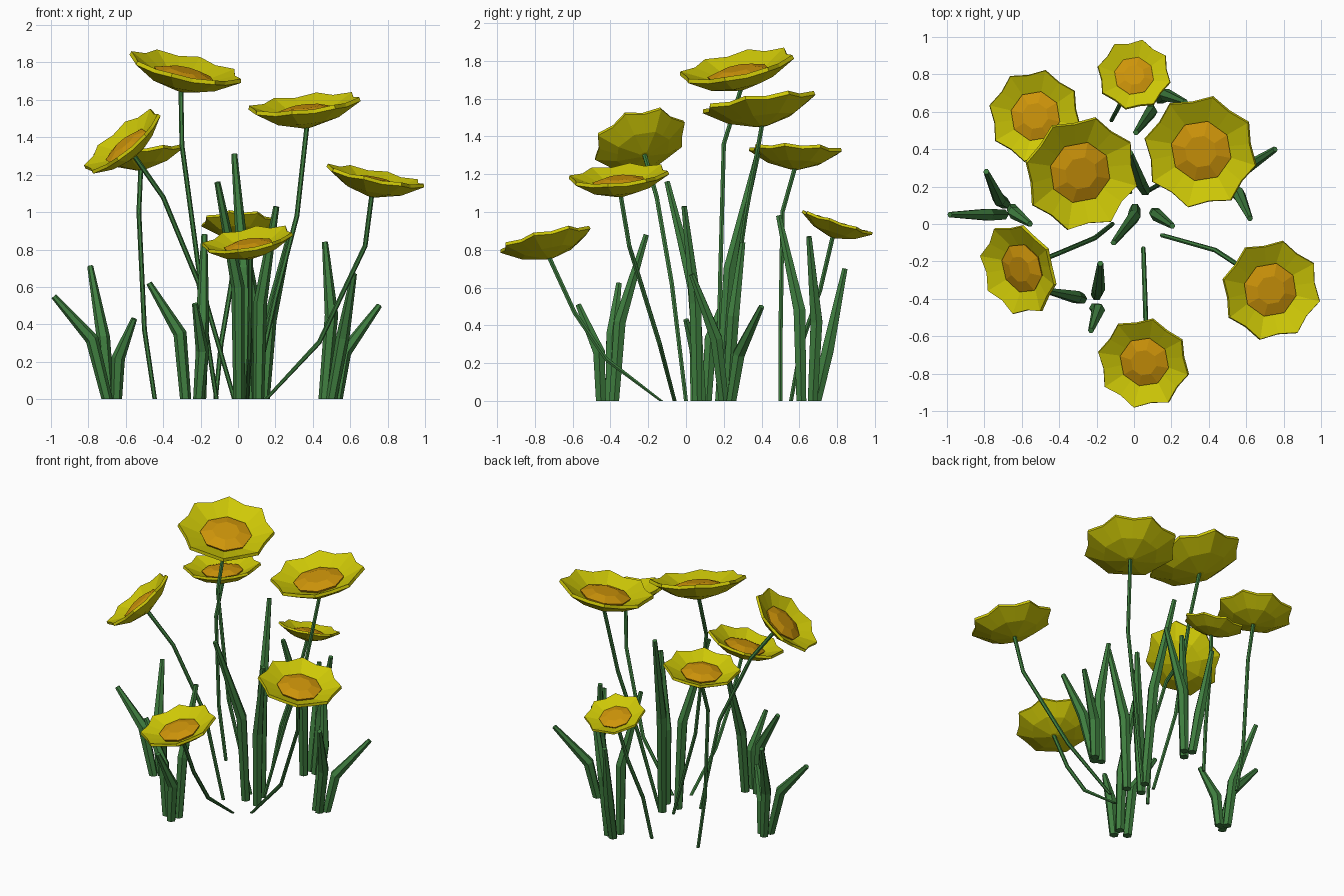
import bpy, bmesh, math
from mathutils import Vector


def material(name, rgb):
    m = bpy.data.materials.new(name)
    m.diffuse_color = (*rgb, 1)
    return m


GREEN = material("leaf green", (0.05, 0.21, 0.05))
YELLOW = material("petal yellow", (0.62, 0.58, 0.002))
ORANGE = material("centre orange", (0.62, 0.30, 0.003))


def loft(name, rings, mat):
    """Skin a list of equal vertex rings and close both ends."""
    bm = bmesh.new()
    loops = [[bm.verts.new(p) for p in ring] for ring in rings]
    n = len(loops[0])
    for a, b in zip(loops, loops[1:]):
        for i in range(n):
            j = (i + 1) % n
            bm.faces.new((a[i], a[j], b[j], b[i]))
    bm.faces.new(loops[0][::-1])
    bm.faces.new(loops[-1])
    bmesh.ops.recalc_face_normals(bm, faces=bm.faces)
    me = bpy.data.meshes.new(name)
    bm.to_mesh(me)
    bm.free()
    me.materials.append(mat)
    ob = bpy.data.objects.new(name, me)
    bpy.context.collection.objects.link(ob)
    return ob


def tube(name, points, radii, mat, sides=6):
    """Low-poly tapered tube through the points, flat on the ground."""
    pts = [Vector(p) for p in points]
    rings = []
    for k, p in enumerate(pts):
        d = Vector((0, 0, 1))
        if k > 0:
            d = (p - pts[k - 1]).normalized()
            if k < len(pts) - 1:
                d = (d + (pts[k + 1] - p).normalized()).normalized()
        q = Vector((0, 0, 1)).rotation_difference(d)
        rings.append([p + q @ Vector((radii[k] * math.cos(2 * math.pi * i / sides),
                                      radii[k] * math.sin(2 * math.pi * i / sides), 0))
                      for i in range(sides)])
    return loft(name, rings, mat)


def flower_head(center, normal, r, phase=math.radians(32)):
    """Scalloped bowl of petals with a domed octagonal centre."""
    c = Vector(center)
    q = Vector((0, 0, 1)).rotation_difference(Vector(normal).normalized())

    def ring(tip, valley, zt, zv, n):
        out = []
        for i in range(n):
            a = phase + 2 * math.pi * i / n
            odd = n == 16 and i % 2
            rad, z = (valley, zv) if odd else (tip, zt)
            out.append(c + q @ (r * Vector((rad * math.cos(a), rad * math.sin(a), z))))
        return out

    loft("petals", [ring(0.10, 0.092, -0.43, -0.43, 16),
                    ring(0.60, 0.555, -0.29, -0.29, 16),
                    ring(1.03, 0.910, -0.03, -0.07, 16),
                    ring(1.01, 0.890, 0.04, 0.00, 16),
                    ring(0.53, 0.490, -0.18, -0.18, 16)], YELLOW)
    loft("flower_centre", [ring(0.52, 0, -0.20, 0, 8),
                           ring(0.55, 0, -0.13, 0, 8),
                           ring(0.29, 0, -0.05, 0, 8)], ORANGE)
    return c + q @ Vector((0, 0, -0.41 * r))


# Flowers: rim centre, facing direction, radius, stem points from the ground up
flowers = [
    ((-0.28, 0.268, 1.775), (0.21, -0.20, 1), 0.305,
     [(-0.02, 0.17, 0), (-0.20, 0.18, 0.62), (-0.30, 0.20, 1.36)]),
    ((0.355, 0.385, 1.58), (-0.11, -0.14, 1), 0.30,
     [(0.08, 0.18, 0), (0.20, 0.25, 0.54), (0.315, 0.315, 0.98)]),
    ((0.735, -0.355, 1.195), (0.19, -0.09, 1), 0.265,
     [(0.15, -0.06, 0), (0.435, -0.14, 0.305), (0.68, -0.30, 0.82)]),
    ((0.05, -0.745, 0.855), (-0.17, -0.23, 1), 0.245,
     [(0.05, -0.13, 0), (0.06, -0.42, 0.22), (0.065, -0.59, 0.47)]),
    ((-0.62, -0.245, 1.38), (-0.62, -0.25, 0.75), 0.25,
     [(-0.115, 0.0, 0), (-0.21, -0.075, 0.62), (-0.40, -0.155, 1.08)]),
    ((-0.53, 0.578, 1.33), (-0.10, 0.03, 1), 0.245,
     [(-0.445, 0.50, 0), (-0.50, 0.50, 0.37), (-0.53, 0.51, 1.00)]),
    ((0.0, 0.80, 0.945), (-0.01, 0.32, 1), 0.195,
     [(-0.12, 0.555, 0), (-0.09, 0.61, 0.30), (-0.04, 0.71, 0.59)]),
]
for center, normal, r, stem in flowers:
    top = flower_head(center, normal, r)
    tube("stem", stem + [top], [0.012, 0.013, 0.013, 0.013], GREEN)

# Leaves in five clumps: base, bend, tip
leaves = [
    # left clump
    ((-0.70, 0.05, 0), (-0.78, 0.05, 0.32), (-0.985, 0.05, 0.55)),
    ((-0.69, 0.11, 0), (-0.72, 0.13, 0.33), (-0.79, 0.28, 0.71)),
    ((-0.65, 0.08, 0), (-0.64, 0.06, 0.22), (-0.555, 0.00, 0.43)),
    # right clump
    ((0.53, 0.24, 0), (0.57, 0.28, 0.25), (0.755, 0.40, 0.50)),
    ((0.50, 0.20, 0), (0.56, 0.16, 0.33), (0.62, 0.03, 0.67)),
    ((0.46, 0.22, 0), (0.50, 0.25, 0.45), (0.465, 0.30, 0.84)),
    # front clump
    ((-0.28, -0.40, 0), (-0.31, -0.39, 0.35), (-0.475, -0.355, 0.62)),
    ((-0.20, -0.38, 0), (-0.19, -0.35, 0.42), (-0.18, -0.21, 0.88)),
    ((-0.21, -0.45, 0), (-0.19, -0.46, 0.26), (-0.23, -0.57, 0.51)),
    # middle clump
    ((0.005, 0.08, 0), (0.0, 0.04, 0.60), (-0.11, -0.10, 1.16)),
    ((0.11, 0.06, 0), (0.12, 0.05, 0.52), (0.205, -0.01, 1.03)),
    ((0.06, 0.18, 0), (0.03, 0.23, 0.70), (-0.02, 0.38, 1.31)),
    # back clump
    ((0.09, 0.61, 0), (0.09, 0.60, 0.48), (0.01, 0.49, 0.98)),
    ((0.14, 0.67, 0), (0.17, 0.69, 0.42), (0.275, 0.65, 0.87)),
    ((0.09, 0.69, 0), (0.08, 0.75, 0.27), (0.05, 0.84, 0.70)),
]
for pts in leaves:
    tube("leaf", pts, [0.030, 0.036, 0.016], GREEN)
